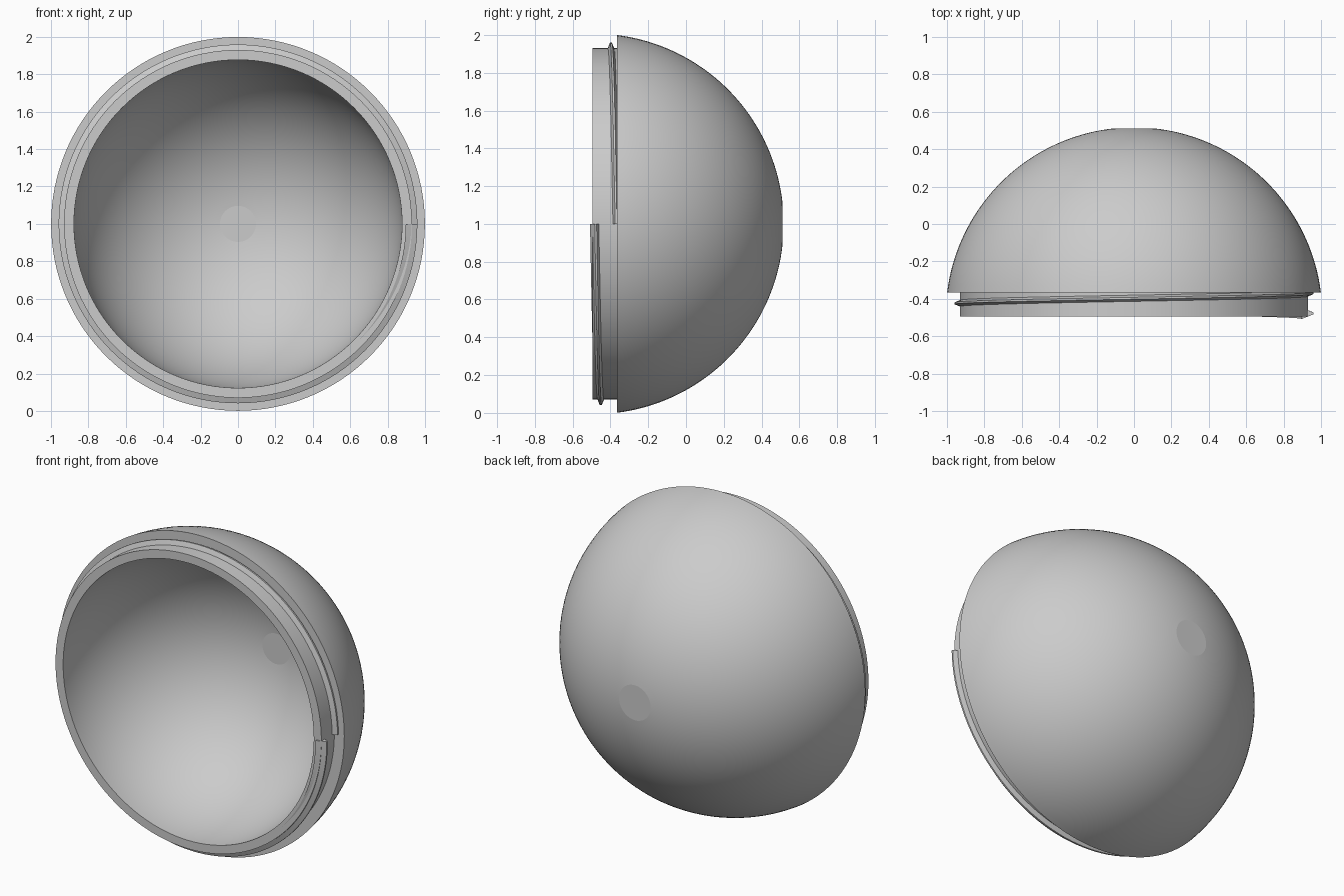
import bpy, bmesh, math
from math import sin, cos, pi, radians

cube = bpy.data.objects.get("Cube")
if cube:
    bpy.data.objects.remove(cube, do_unlink=True)

GREY = (0.6, 0.6, 0.6, 1)
grey = bpy.data.materials.new("plain_grey")
grey.use_nodes = True
grey.diffuse_color = GREY
grey.node_tree.nodes["Principled BSDF"].inputs["Base Color"].default_value = GREY

SEGMENTS = 128
CENTRE_Y, MOUTH_Y, LEDGE_Y = -0.49, -0.495, -0.365
OUTER_R, INNER_R, NECK_R = 1.007, 0.877, 0.93
CAP = radians(6.3)


def ring_point(radius, y, angle):
    return (radius * cos(angle), y, 1 + radius * sin(angle))


def finish(name, bm):
    """Shade smooth, keep hard edges and flat end caps, and link the object."""
    bmesh.ops.recalc_face_normals(bm, faces=bm.faces)
    for face in bm.faces:
        face.smooth = len(face.verts) == 4
    for edge in bm.edges:
        flat_side = any(not f.smooth for f in edge.link_faces)
        edge.smooth = not flat_side and edge.calc_face_angle(0) < radians(25)
    mesh = bpy.data.meshes.new(name)
    bm.to_mesh(mesh)
    bm.free()
    mesh.materials.append(grey)
    obj = bpy.data.objects.new(name, mesh)
    bpy.context.collection.objects.link(obj)
    return obj


def arc(radius, start, end, steps=40):
    """Meridian points (radius, y), angles measured from the back pole."""
    angles = [start + (end - start) * i / steps for i in range(steps + 1)]
    return [(radius * sin(a), CENTRE_Y + radius * cos(a)) for a in angles]


# Hollow dome with a stepped neck, closed by small flat discs at the back
rim_angle = math.acos((LEDGE_Y - CENTRE_Y) / OUTER_R)
profile = arc(OUTER_R, CAP, rim_angle)
profile += [(NECK_R, LEDGE_Y), (NECK_R, MOUTH_Y), (INNER_R, MOUTH_Y)]
profile += arc(INNER_R, pi / 2, CAP)

bm = bmesh.new()
rings = [[bm.verts.new(ring_point(r, y, 2 * pi * i / SEGMENTS)) for i in range(SEGMENTS)]
         for r, y in profile]
for a, b in zip(rings, rings[1:]):
    for i in range(SEGMENTS):
        j = (i + 1) % SEGMENTS
        bm.faces.new((a[i], a[j], b[j], b[i]))
bm.faces.new(rings[0])
bm.faces.new(rings[-1])
finish("dome_shell", bm)

# Single-turn screw thread: a tapered ridge wound around the neck
START_Y, PITCH = -0.478, 0.108
section = [(0.897, -0.03), (0.959, -0.005), (0.959, 0.005), (0.897, 0.03)]

bm = bmesh.new()
rows = []
for i in range(SEGMENTS + 1):
    turn = i / SEGMENTS
    rows.append([bm.verts.new(ring_point(r, START_Y + PITCH * turn + dy, -2 * pi * turn))
                 for r, dy in section])
for a, b in zip(rows, rows[1:]):
    for k in range(4):
        n = (k + 1) % 4
        bm.faces.new((a[k], a[n], b[n], b[k]))
bm.faces.new(rows[0])
bm.faces.new(rows[-1])
finish("screw_thread", bm)
